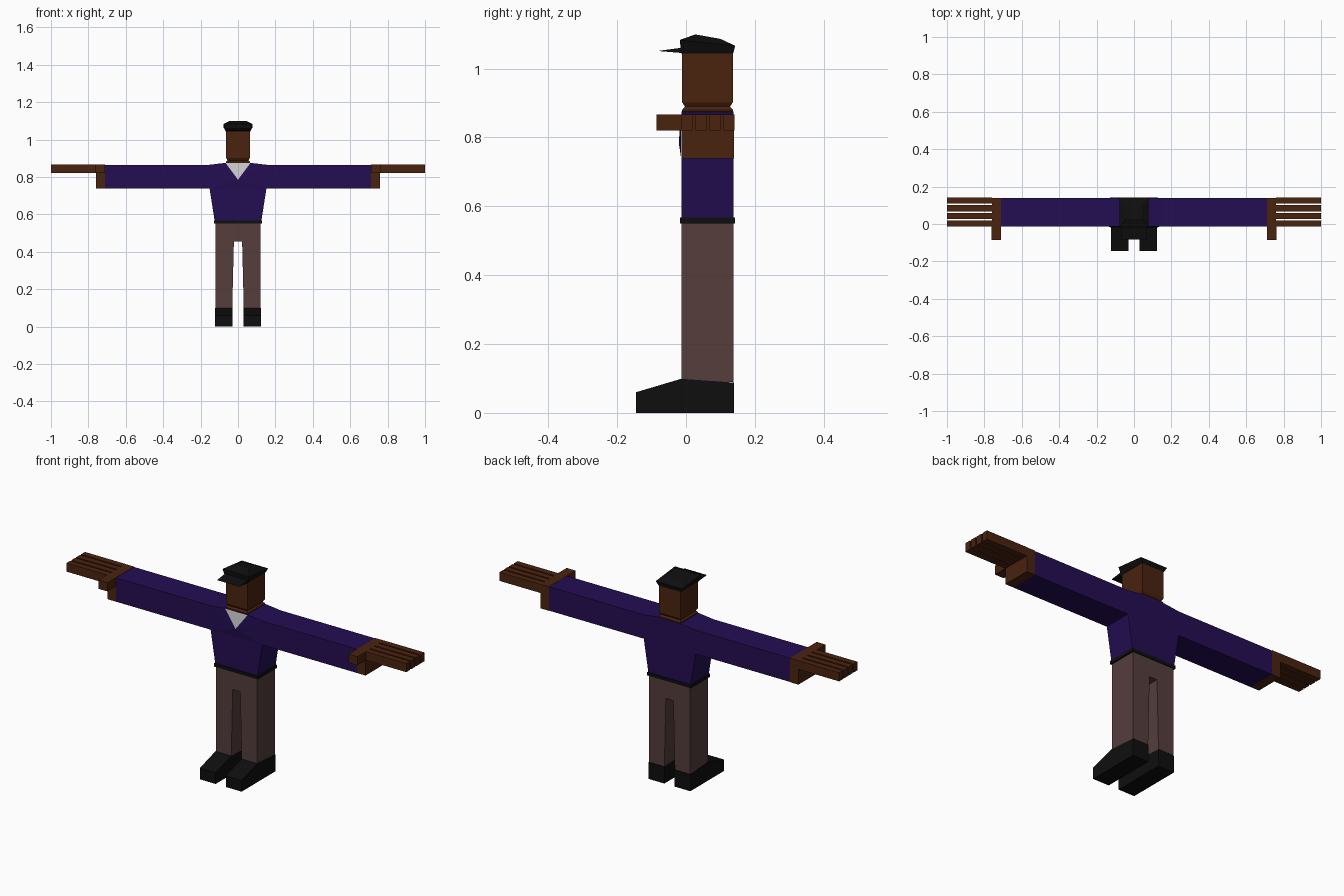
import bpy
import bmesh

if "Cube" in bpy.data.objects:
    bpy.data.objects.remove(bpy.data.objects["Cube"])


def material(name, r, g, b):
    m = bpy.data.materials.new(name)
    m.diffuse_color = (r, g, b, 1)
    m.use_nodes = True
    m.node_tree.nodes["Principled BSDF"].inputs["Base Color"].default_value = m.diffuse_color
    return m


PURPLE = material("purple_cloth", 0.017, 0.0042, 0.085)
SKIN = material("brown_skin", 0.068, 0.017, 0.0047)
TROUSER = material("taupe_cloth", 0.091, 0.047, 0.046)
BLACK = material("black_leather", 0.0045, 0.0045, 0.0045)
WHITE = material("white_cloth", 0.62, 0.62, 0.62)

BACK, FRONT = 0.138, -0.013


def finish(name, bm, *mats):
    bmesh.ops.recalc_face_normals(bm, faces=bm.faces)
    me = bpy.data.meshes.new(name)
    bm.to_mesh(me)
    bm.free()
    for m in mats:
        me.materials.append(m)
    ob = bpy.data.objects.new(name, me)
    bpy.context.collection.objects.link(ob)
    return ob


def loft(name, rings, mat):
    """Skin matching rings of points and cap both ends."""
    bm = bmesh.new()
    loops = [[bm.verts.new(p) for p in ring] for ring in rings]
    n = len(loops[0])
    for a, b in zip(loops, loops[1:]):
        for i in range(n):
            j = (i + 1) % n
            bm.faces.new((a[i], a[j], b[j], b[i]))
    bm.faces.new(loops[0])
    bm.faces.new(loops[-1])
    return finish(name, bm, mat)


def front_prism(name, outline, y0, y1, mat):
    return loft(name, [[(x, y, z) for x, z in outline] for y in (y0, y1)], mat)


def side_prism(name, outline, x0, x1, mat):
    return loft(name, [[(x, y, z) for y, z in outline] for x in (x0, x1)], mat)


def rect(hw, y0, y1, z0, z1=None):
    """Rectangular ring, z0 along the front and z1 along the back."""
    z1 = z0 if z1 is None else z1
    return [(-hw, y0, z0), (hw, y0, z0), (hw, y1, z1), (-hw, y1, z1)]


def box(name, x0, x1, y0, y1, z0, z1, mat):
    return front_prism(name, [(x0, z0), (x1, z0), (x1, z1), (x0, z1)], y0, y1, mat)


def mirrored(right):
    """Close a right-hand outline across x = 0."""
    return right + [(-x, z) for x, z in reversed(right)]


# Shirt with outstretched sleeves
front_prism("shirt", mirrored([(0.124, 0.56), (0.152, 0.738), (0.71, 0.738), (0.71, 0.865),
                               (0.155, 0.865), (0.068, 0.875)]), FRONT, BACK, PURPLE)

# Slightly raised chest with a white V at the neck
bm = bmesh.new()
ring = [bm.verts.new((x, FRONT - 0.001, z)) for x, z in
        mirrored([(0.15, 0.738), (0.15, 0.864), (0.066, 0.874)])]
tip = bm.verts.new((0, -0.021, 0.785))
for i in range(6):
    f = bm.faces.new((ring[i], ring[(i + 1) % 6], tip))
    f.material_index = 1 if i == 2 else 0
finish("chest_and_undershirt", bm, PURPLE, WHITE)

# Belt and trousers
box("belt", -0.129, 0.129, -0.018, 0.142, 0.55, 0.567, BLACK)
front_prism("trousers", mirrored([(0.022, 0.455), (0.031, 0.09), (0.121, 0.09), (0.121, 0.555)]),
            FRONT, BACK, TROUSER)

# Neck and head
loft("head", [rect(0.064, -0.011, 0.136, 0.873), rect(0.064, -0.011, 0.136, 0.88),
              rect(0.056, -0.003, 0.128, 0.889), rect(0.064, -0.011, 0.136, 0.902),
              rect(0.064, -0.011, 0.136, 1.05)], SKIN)

# Cap crown and brim
loft("cap_crown", [rect(0.066, -0.014, 0.137, 1.044), rect(0.078, -0.018, 0.143, 1.083, 1.066),
                   rect(0.045, 0.027, 0.10, 1.099, 1.086)], BLACK)
side_prism("cap_brim", [(-0.082, 1.051), (0.0, 1.044), (0.0, 1.062)], -0.066, 0.066, BLACK)

for s, side in ((1, "right"), (-1, "left")):
    # Shoes with a sloping toe
    side_prism(side + "_shoe", [(-0.145, 0), (BACK + 0.001, 0), (BACK + 0.001, 0.088),
                                (FRONT - 0.001, 0.099), (-0.145, 0.06)],
               s * 0.03, s * 0.123, BLACK)
    # Hands: palm, thumb and four fingers
    box(side + "_palm", s * 0.71, s * 0.76, FRONT, BACK + 0.002, 0.738, 0.866, SKIN)
    box(side + "_thumb", s * 0.71, s * 0.762, -0.085, FRONT, 0.82, 0.866, SKIN)
    for i in range(4):
        y = FRONT + i * 0.0405
        box(f"{side}_finger_{i + 1}", s * 0.758, s * 1.0, y, y + 0.0325, 0.82, 0.866, SKIN)
